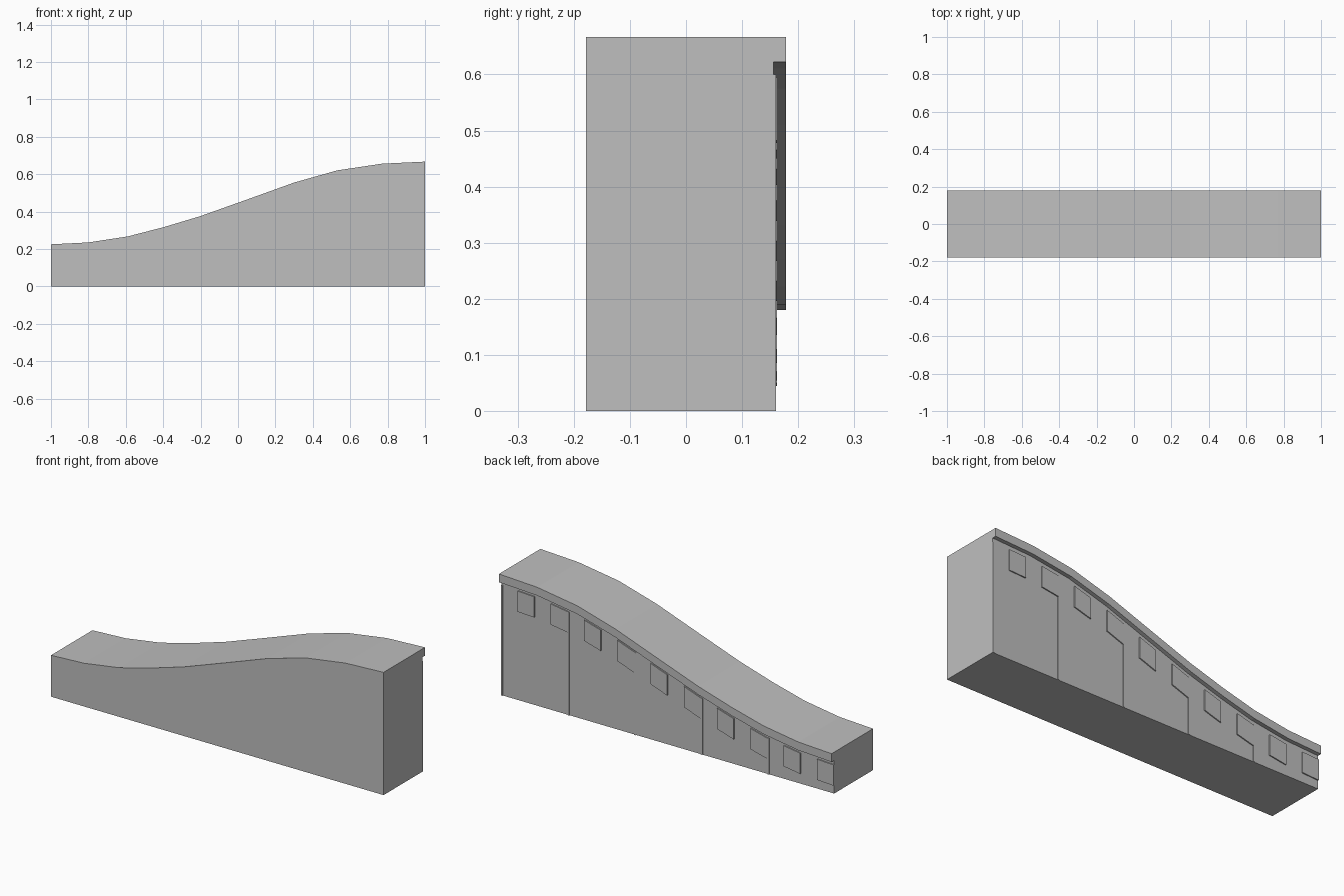
import bpy, bmesh

if "Cube" in bpy.data.objects:
    bpy.data.objects.remove(bpy.data.objects["Cube"])

# Top curve of the ramp (x, z)
CURVE = [(-1, .225), (-.8, .235), (-.59, .267), (-.4, .316), (-.2, .376),
         (.05, .465), (.3, .555), (.53, .62), (.77, .656), (1, .667)]
FRONT, WALL, RIB, PLATE, BACK = -.178, .156, .16, .162, .178

grey = bpy.data.materials.new("plain_grey")
grey.diffuse_color = (.52, .52, .52, 1)
grey.use_nodes = True
grey.node_tree.nodes["Principled BSDF"].inputs["Base Color"].default_value = grey.diffuse_color


def height(x):
    for (xa, za), (xb, zb) in zip(CURVE, CURVE[1:]):
        if x <= xb + 1e-6:
            return za + (zb - za) * (x - xa) / (xb - xa)
    return CURVE[-1][1]


def slab(name, x0, x1, y0, y1, top, bottom=None):
    """Slab hanging below the curve from offset top to offset bottom (None = floor)."""
    xs = [x0] + [x for x, _ in CURVE if x0 + 1e-4 < x < x1 - 1e-4] + [x1]
    upper = [(x, height(x) - top) for x in xs]
    if bottom is None:
        lower = [(x1, 0), (x0, 0)]
    else:
        lower = [(x, height(x) - bottom) for x in reversed(xs)]
    bm = bmesh.new()
    face = bm.faces.new([bm.verts.new((x, y0, z)) for x, z in upper + lower])
    ext = bmesh.ops.extrude_face_region(bm, geom=[face])["geom"]
    bmesh.ops.translate(bm, vec=(0, y1 - y0, 0),
                        verts=[v for v in ext if isinstance(v, bmesh.types.BMVert)])
    bmesh.ops.recalc_face_normals(bm, faces=bm.faces)
    mesh = bpy.data.meshes.new(name)
    bm.to_mesh(mesh)
    bm.free()
    mesh.materials.append(grey)
    obj = bpy.data.objects.new(name, mesh)
    bpy.context.collection.objects.link(obj)
    return obj


# Solid ramp body and the lip overhanging the back
slab("ramp_body", -1, 1, FRONT, WALL, 0)
slab("back_lip", -1, 1, WALL, BACK, 0, .045)

# Thin upright ribs on the back wall
for i in range(5):
    x = 1 - .4 * i
    slab(f"back_rib_{i + 1}", x - .01, x, WALL, RIB, .0675)

# Row of square plates following the slope
for i in range(10):
    x = -1 + .2 * i
    slab(f"back_plate_{i + 1}", x, x + .1, WALL, PLATE, .0675, .18)
